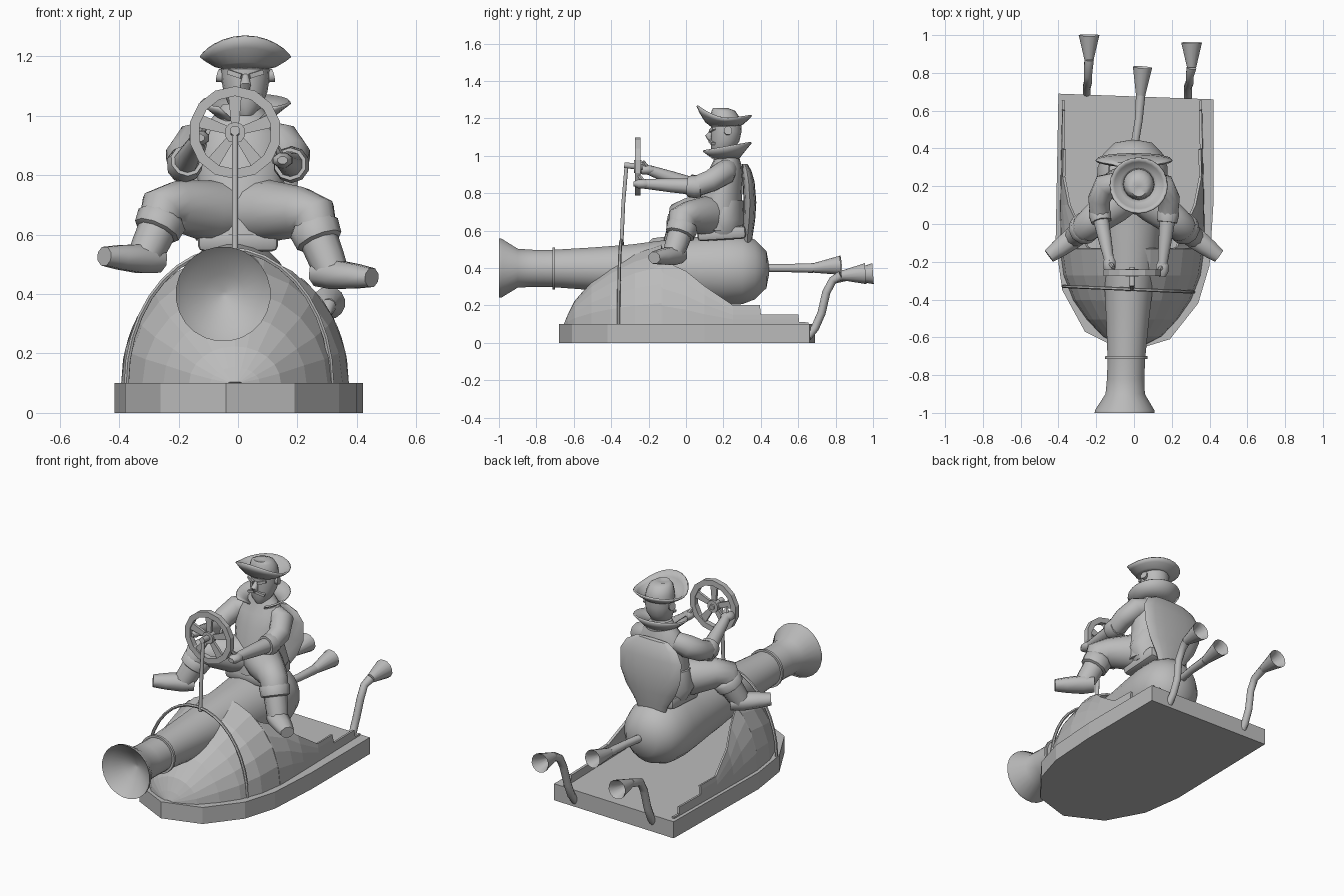
import bpy, bmesh, math
from mathutils import Vector

if "Cube" in bpy.data.objects:
    bpy.data.objects.remove(bpy.data.objects["Cube"], do_unlink=True)

GREY = (0.5, 0.5, 0.5, 1)
mat = bpy.data.materials.new("plain grey")
mat.use_nodes = True
mat.diffuse_color = GREY
bsdf = mat.node_tree.nodes["Principled BSDF"]
bsdf.inputs["Base Color"].default_value = GREY
bsdf.inputs["Roughness"].default_value = 0.8


def finish(name, bm, smooth=40):
    bmesh.ops.recalc_face_normals(bm, faces=bm.faces)
    me = bpy.data.meshes.new(name)
    bm.to_mesh(me)
    bm.free()
    ob = bpy.data.objects.new(name, me)
    bpy.context.collection.objects.link(ob)
    me.materials.append(mat)
    if smooth:
        bpy.ops.object.select_all(action='DESELECT')
        ob.select_set(True)
        bpy.context.view_layer.objects.active = ob
        bpy.ops.object.shade_smooth_by_angle(angle=math.radians(smooth))
    return ob


def skin(bm, loops, caps=True):
    """Join closed loops of equal length with quads."""
    n = len(loops[0])
    for a, b in zip(loops, loops[1:]):
        for k in range(n):
            j = (k + 1) % n
            bm.faces.new((a[k], a[j], b[j], b[k]))
    if caps:
        bm.faces.new(loops[0])
        bm.faces.new(loops[-1])


def tube(name, pts, radii, sides=12, axis=None, caps=True, flat=1.0, smooth=50):
    """Sweep rings along a path; flat squashes the second ring axis."""
    bm = bmesh.new()
    pts = [Vector(p) for p in pts]
    rings, v = [], None
    for i, p in enumerate(pts):
        t = Vector(axis) if axis else pts[min(i + 1, len(pts) - 1)] - pts[max(i - 1, 0)]
        t.normalize()
        if v is None:
            v = Vector((0, 1, 0)) if abs(t.z) > 0.9 else Vector((0, 0, 1))
        u = t.cross(v).normalized()
        v = u.cross(t)
        r = radii[i] if isinstance(radii, (list, tuple)) else radii
        rings.append([bm.verts.new(p + r * (math.cos(a) * u + flat * math.sin(a) * v))
                      for a in (math.tau * (k + 0.5) / sides for k in range(sides))])
    skin(bm, rings, caps)
    return finish(name, bm, smooth)


def loft(name, rings, cx=0.0, sides=16, smooth=50):
    """Stack horizontal ellipses given as (z, centre y, half width, half depth)."""
    bm = bmesh.new()
    skin(bm, [[bm.verts.new((cx + rx * math.cos(math.tau * k / sides),
                             cy + ry * math.sin(math.tau * k / sides), z))
               for k in range(sides)] for z, cy, rx, ry in rings])
    return finish(name, bm, smooth)


def box(name, loc, size, rot=(0, 0, 0), taper=1.0, bevel=0.0):
    bm = bmesh.new()
    bmesh.ops.create_cube(bm, size=1)
    for v in bm.verts:
        k = taper if v.co.z > 0 else 1
        v.co = Vector((v.co.x * size[0] * k, v.co.y * size[1], v.co.z * size[2]))
    if bevel:
        bmesh.ops.bevel(bm, geom=bm.edges[:], offset=bevel, segments=2, affect='EDGES', profile=0.5)
    ob = finish(name, bm, 40 if bevel else 0)
    ob.location, ob.rotation_euler = loc, rot


# Base slab
outline = [(-0.40, 0.69), (0.42, 0.66), (0.42, 0.1), (0.40, -0.22), (0.34, -0.42), (0.19, -0.61),
           (-0.04, -0.68), (-0.26, -0.57), (-0.38, -0.35), (-0.415, -0.1)]
bm = bmesh.new()
floor = bm.faces.new([bm.verts.new((x, y, 0)) for x, y in outline])
top = bmesh.ops.extrude_face_region(bm, geom=[floor])["geom"]
bmesh.ops.translate(bm, vec=(0, 0, 0.1), verts=[g for g in top if isinstance(g, bmesh.types.BMVert)])
finish("base_slab", bm, 0)

# Domed bow: y, half width, height; stepped side walls: y, wall height
bow = [(-0.645, 0.02, 0.002), (-0.625, 0.08, 0.05), (-0.59, 0.15, 0.12), (-0.5, 0.235, 0.225),
       (-0.4, 0.305, 0.305), (-0.27, 0.355, 0.38), (-0.13, 0.375, 0.43)]
walls = [(-0.13, 0.35), (-0.12, 0.335), (0.0, 0.28), (0.1, 0.2), (0.25, 0.1), (0.395, 0.1),
         (0.4, 0.05), (0.6, 0.05), (0.605, 0.01), (0.655, 0.01)]


def hull(name, stations, side, n):
    """Arcs along y: stations are (y, half width, height, end angle)."""
    bm = bmesh.new()
    rows = [[bm.verts.new((-0.01 + side * w * math.cos(end * k / n), y, 0.1 + h * math.sin(end * k / n)))
             for k in range(n + 1)] for y, w, h, end in stations]
    for a, b in zip(rows, rows[1:]):
        for k in range(n):
            bm.faces.new((a[k], a[k + 1], b[k + 1], b[k]))
    mod = finish(name, bm, 0).modifiers.new("thickness", 'SOLIDIFY')
    mod.thickness, mod.offset = 0.014, 0


hull("bow_dome", [(*b, math.pi) for b in bow], 1, 12)
for side, label in ((1, "left"), (-1, "right")):
    hull(label + "_side_wall", [(y, 0.376 - 0.02 * max(y, 0), 0.43, math.asin(h / 0.43)) for y, h in walls], side, 4)

# Cannon with dished muzzle, lying slightly askew
prof = [(-0.9, 0.01), (-0.93, 0.07), (-0.97, 0.13), (-0.995, 0.155), (-1.0, 0.16), (-0.985, 0.158),
        (-0.9, 0.105), (-0.82, 0.1), (-0.72, 0.1), (-0.5, 0.115), (-0.3, 0.132), (-0.13, 0.155),
        (-0.05, 0.162), (0.08, 0.178), (0.2, 0.19), (0.3, 0.187), (0.37, 0.16), (0.43, 0.1), (0.445, 0.02)]


def on_axis(y):
    return (-0.017 + 0.033 * y, y, 0.392 - 0.008 * min(y, 0))


tube("cannon", [on_axis(y) for y, r in prof], [r for y, r in prof], 24, axis=(0, 1, 0))
tube("cannon_band", [on_axis(y) for y in (-0.715, -0.7)], 0.113, 24, axis=(0, 1, 0))


# Flared exhaust pipes, hollow at the mouth
def exhaust(name, path, tip, mouth):
    start, tip = Vector(path[-1]), Vector(tip)
    tube(name + "_run", path, [0.022] * (len(path) - 1) + [0.026], 10)
    tube(name + "_horn", [start, tip, start.lerp(tip, 0.85), start], [0.025, mouth, mouth * 0.78, 0.012],
         14, axis=tip - start)


exhaust("centre_exhaust", [(0.0, 0.4, 0.4), (0.025, 0.55, 0.4), (0.035, 0.68, 0.4)], (0.045, 0.83, 0.415), 0.052)
for label, x, lean, y in (("right", -0.25, 0.012, 0.0), ("left", 0.285, 0.02, -0.04)):
    run = [(x, 0.65, 0.03), (x, 0.69, 0.08), (x, 0.725, 0.16), (x + lean / 2, 0.75, 0.27),
           (x + lean / 2, 0.785, 0.335), (x + lean, 0.87 + y, 0.36)]
    exhaust(label + "_exhaust", run, (x + lean, 1.0 + y, 0.37), 0.056)

# Hoop across the bow, steering column and wheel
hoop = [(-0.03 + 0.345 * math.cos(a), -0.345 - 0.015 * math.cos(a), 0.1 + 0.45 * math.sin(a))
        for a in (math.pi * k / 18 for k in range(19))]
tube("bow_hoop", hoop, 0.009, 6)
tube("steering_column", [(-0.01, -0.345, 0.53), (-0.01, -0.335, 0.75), (-0.01, -0.318, 0.95)], 0.011, 8)
tube("steering_axle", [(-0.01, -0.33, 0.95), (-0.01, -0.23, 0.94)], 0.017, 8)
hub = Vector((-0.01, -0.258, 0.943))
rim = [(0.123, 0.016), (0.156, 0.016), (0.156, -0.016), (0.123, -0.016), (0.123, 0.016)]
tube("wheel_rim", [hub + Vector((0, d, 0)) for r, d in rim], [r for r, d in rim], 14,
     axis=(0, 1, 0), caps=False, smooth=0)
tube("wheel_hub", [hub + Vector((0, d, 0)) for d in (-0.02, 0.02)], 0.036, 10, axis=(0, 1, 0))
for k in range(5):
    a = math.tau * k / 5
    box("wheel_spoke", hub + Vector((math.sin(a), 0, math.cos(a))) * 0.08, (0.026, 0.016, 0.11), (0, a, 0), 1.8)

# Seat and shield-shaped backrest
box("seat_cushion", (0.0, 0.19, 0.585), (0.27, 0.26, 0.07), (0.06, 0, 0), bevel=0.02)
loft("seat_back", [(0.5, 0.325, 0.08, 0.02), (0.58, 0.33, 0.11, 0.028), (0.66, 0.338, 0.165, 0.032),
                   (0.75, 0.342, 0.2, 0.034), (0.86, 0.335, 0.205, 0.032), (0.92, 0.325, 0.17, 0.025),
                   (0.955, 0.315, 0.11, 0.015)])

# Driver's body
loft("torso", [(0.6, 0.17, 0.15, 0.12), (0.68, 0.18, 0.165, 0.12), (0.78, 0.19, 0.145, 0.11),
               (0.87, 0.205, 0.155, 0.1), (0.94, 0.215, 0.14, 0.085), (0.99, 0.22, 0.1, 0.065),
               (1.04, 0.22, 0.06, 0.055)], 0.01)
loft("coat_skirt", [(0.58, 0.2, 0.14, 0.11), (0.66, 0.2, 0.185, 0.115), (0.76, 0.2, 0.15, 0.11)])

# Legs with cuffs and boots, the right foot lifted a little
for label, s, lift in (("left", 1, 0.0), ("right", -1, 0.045)):
    knee, ankle = Vector((s * 0.235, 0.0, 0.675 + lift / 2)), Vector((s * 0.305, -0.06, 0.5 + lift))
    tube(label + "_thigh", [(s * 0.01, 0.18, 0.675), (s * 0.11, 0.1, 0.68), knee.lerp(Vector((0, 0.2, 0.68)), 0.1),
                            knee + Vector((s * 0.02, -0.02, -0.01)), knee.lerp(ankle, 0.45)],
         [0.105, 0.103, 0.085, 0.078, 0.07], 14, smooth=70)
    tube(label + "_cuff", [knee.lerp(ankle, t) for t in (0.2, 0.3, 0.55, 0.6)], [0.07, 0.086, 0.08, 0.06], 10)
    tube(label + "_boot_shaft", [knee.lerp(ankle, t) for t in (0.5, 0.9, 1.2)], [0.066, 0.062, 0.056], 10)
    heel = ankle + Vector((-s * 0.035, 0.025, -0.03))
    toe = Vector((s * 0.45, -0.17, 0.455 + lift * 1.6))
    tube(label + "_boot_foot", [heel, heel.lerp(toe, 0.3), heel.lerp(toe, 0.7), toe],
         [0.055, 0.062, 0.052, 0.04], 8, flat=0.85)

# Arms with sleeves, cuffs and hands on the wheel
for label, s, hand in (("left", 1, (0.15, -0.22, 0.85)), ("right", -1, (-0.13, -0.2, 0.925))):
    hand = Vector(hand)
    elbow = Vector((s * 0.18, 0.05, 0.835))
    tube(label + "_sleeve", [(s * 0.09, 0.22, 0.93), (s * 0.15, 0.205, 0.91), (s * 0.185, 0.13, 0.865), elbow],
         [0.055, 0.066, 0.06, 0.055], 12, smooth=70)
    tube(label + "_sleeve_cuff", [elbow.lerp(hand, t) for t in (-0.12, 0.0, 0.15)], [0.054, 0.062, 0.055], 10)
    tube(label + "_forearm", [elbow, elbow.lerp(hand, 0.5), hand], [0.045, 0.037, 0.026], 10)
    tube(label + "_hand", [hand + Vector((0, d, 0)) for d in (0.03, 0, -0.035, -0.06)],
         [0.022, 0.036, 0.034, 0.018], 8, flat=0.75)
    tube(label + "_thumb", [hand, hand + Vector((-s * 0.02, -0.03, 0.045))], [0.015, 0.01], 6)

# Head and face
HX = 0.025
loft("head", [(1.0, 0.18, 0.025, 0.03), (1.03, 0.195, 0.055, 0.06), (1.08, 0.21, 0.074, 0.076),
              (1.13, 0.215, 0.082, 0.082), (1.18, 0.215, 0.08, 0.08)], HX)
tube("nose", [(HX, 0.14, 1.135), (HX, 0.12, 1.105), (HX, 0.132, 1.085)], [0.01, 0.02, 0.014], 8)
for s in (-1, 1):
    box("brow", (HX + s * 0.035, 0.142, 1.14), (0.05, 0.02, 0.016), (0, -s * 0.3, s * 0.35))
    box("moustache", (HX + s * 0.027, 0.138, 1.072), (0.055, 0.022, 0.015), (0, s * 0.3, s * 0.3))
    tube("ear", [(HX + s * 0.07, 0.22, 1.13), (HX + s * 0.092, 0.225, 1.135)], [0.02, 0.024], 8)


# Round shell with a height rule, open in front by the gap angle
def shell(name, rings, height, gap=0.0, n=24):
    bm = bmesh.new()
    angles = [-math.pi / 2 + gap + (math.tau - 2 * gap) * k / n for k in range(n + 1)]
    rows = [[bm.verts.new((HX + r * math.cos(a), 0.205 + r * 0.95 * math.sin(a), height(a, t)))
             for a in angles] for r, t in rings]
    for a, b in zip(rows, rows[1:]):
        for k in range(n):
            bm.faces.new((a[k], a[k + 1], b[k + 1], b[k]))
    bmesh.ops.remove_doubles(bm, verts=bm.verts, dist=0.0005)
    finish(name, bm).modifiers.new("thickness", 'SOLIDIFY').thickness = 0.01


# Flared collar, upturned hat brim and crown
shell("collar", [(0.075, 0), (0.11, 0.5), (0.147, 1)],
      lambda a, t: 0.99 + t * (0.06 + 0.025 * math.sin(a)), 0.65)
shell("hat_brim", [(0.07, 0), (0.1, 0.2), (0.13, 0.65), (0.148, 1)],
      lambda a, t: 1.165 + t * (0.04 + 0.015 * math.sin(a) ** 2 + 0.05 * max(0, -math.sin(a)) ** 1.5))
loft("hat_crown", [(1.16, 0.21, 0.084, 0.084), (1.2, 0.21, 0.08, 0.08), (1.24, 0.2, 0.066, 0.064),
                   (1.255, 0.185, 0.04, 0.04), (1.248, 0.185, 0.015, 0.015)], HX)
